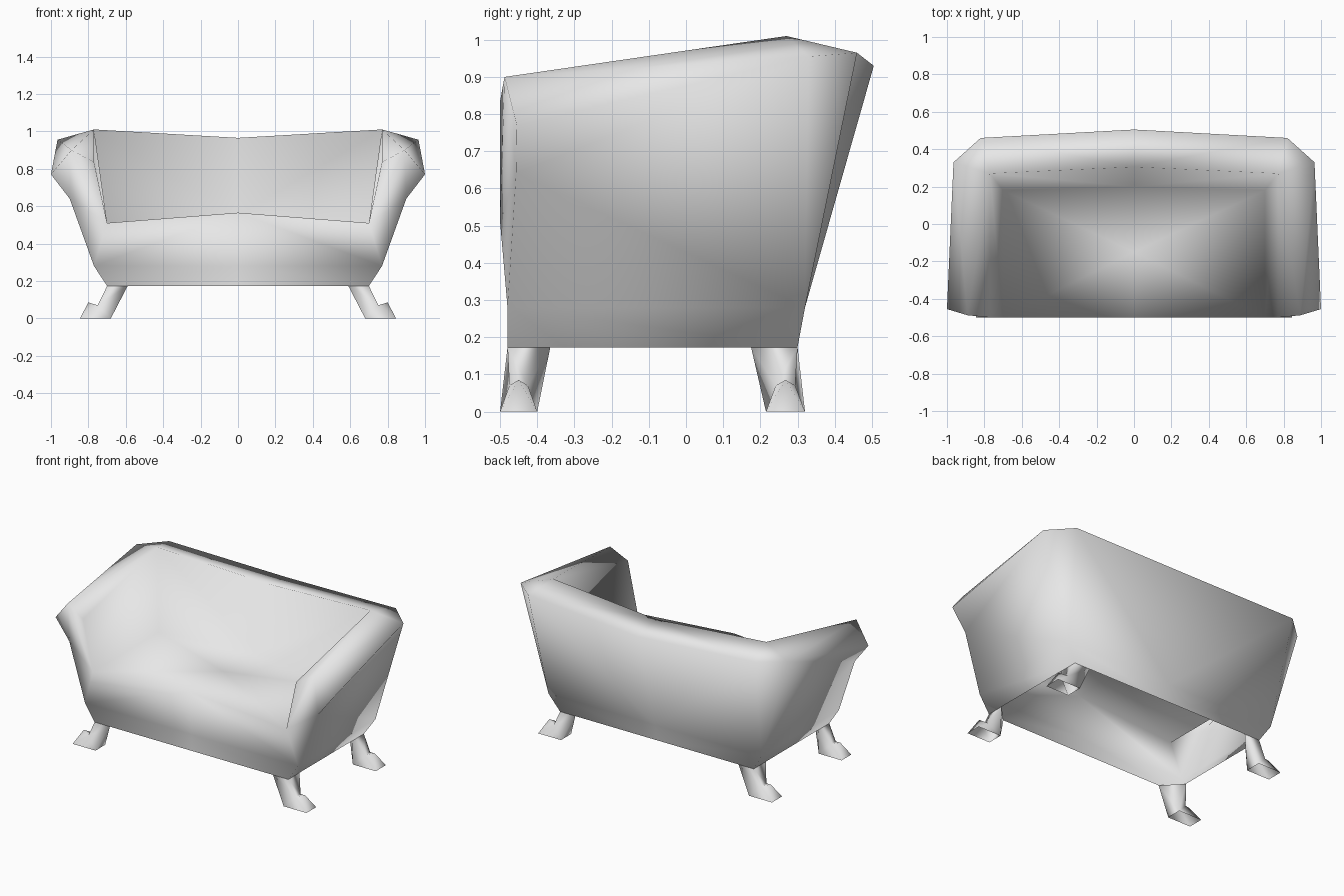
import bpy
import bmesh
from mathutils import Vector

cube = bpy.data.objects.get("Cube")
if cube:
    bpy.data.objects.remove(cube, do_unlink=True)

upholstery = bpy.data.materials.new("plain_grey")
upholstery.use_nodes = True
GREY = (0.8, 0.8, 0.8, 1.0)
upholstery.diffuse_color = GREY
upholstery.node_tree.nodes["Principled BSDF"].inputs["Base Color"].default_value = GREY


def build_half(name, points, faces, facing):
    """Make a smooth half from named corners and mirror it across x.
    The first face listed must look along the facing direction."""
    bm = bmesh.new()
    verts = {key: bm.verts.new(co) for key, co in points.items()}
    made = [bm.faces.new([verts[key] for key in face.split()]) for face in faces]
    bmesh.ops.recalc_face_normals(bm, faces=bm.faces)
    bm.normal_update()
    if made[0].normal.dot(Vector(facing)) < 0:
        bmesh.ops.reverse_faces(bm, faces=bm.faces)
    for face in bm.faces:
        face.smooth = True
    mesh = bpy.data.meshes.new(name)
    bm.to_mesh(mesh)
    bm.free()
    mesh.materials.append(upholstery)
    obj = bpy.data.objects.new(name, mesh)
    bpy.context.collection.objects.link(obj)
    mirror = obj.modifiers.new("mirror", "MIRROR")
    mirror.use_clip = True
    return obj


# Sofa shell: seat, backrest, rolled arms and skirt, open underneath
shell_points = {
    # seat
    "seat_center": (0, -0.15, 0.565),
    "seat_front_mid": (0, -0.5, 0.565),
    "seat_front": (0.7, -0.5, 0.51),
    "seat_back": (0.7, 0.18, 0.51),
    "seat_back_mid": (0, 0.2, 0.55),
    # rim of the backrest
    "rest_top": (0.77, 0.27, 1.01),
    "rest_top_mid": (0, 0.305, 0.965),
    "rim_back": (0.82, 0.46, 0.965),
    "rim_back_mid": (0, 0.505, 0.93),
    "rim_side": (0.965, 0.33, 0.955),
    # front end of the arm
    "arm_inner": (0.77, -0.5, 0.835),
    "arm_top": (0.89, -0.488, 0.9),
    "arm_outer": (1.0, -0.455, 0.77),
    "arm_neck": (0.9, -0.457, 0.64),
    # waist and bottom edge
    "waist_front": (0.77, -0.48, 0.28),
    "waist_front_mid": (0, -0.48, 0.28),
    "waist_back": (0.77, 0.32, 0.28),
    "waist_back_mid": (0, 0.32, 0.28),
    "hem_front": (0.7, -0.48, 0.173),
    "hem_front_mid": (0, -0.48, 0.173),
    "hem_back": (0.7, 0.3, 0.173),
    "hem_back_mid": (0, 0.3, 0.173),
}
shell_faces = [
    # seat
    "seat_center seat_front_mid seat_front",
    "seat_center seat_front seat_back",
    "seat_center seat_back seat_back_mid",
    # backrest and rim
    "seat_back_mid seat_back rest_top rest_top_mid",
    "rest_top_mid rest_top rim_back rim_back_mid",
    "rest_top rim_side rim_back",
    # arm inside, top and front
    "seat_front arm_inner rest_top",
    "seat_front rest_top seat_back",
    "arm_inner arm_top rest_top",
    "arm_top rim_side rest_top",
    "arm_top arm_outer rim_side",
    "arm_inner seat_front arm_top",
    "arm_top seat_front arm_neck",
    "arm_top arm_neck arm_outer",
    "seat_front waist_front arm_neck",
    # arm outside
    "arm_outer arm_neck rim_side",
    "arm_neck waist_back rim_side",
    "arm_neck waist_front waist_back",
    # back and front panels
    "rim_side waist_back rim_back",
    "rim_back waist_back waist_back_mid rim_back_mid",
    "seat_front_mid waist_front_mid waist_front seat_front",
    # skirt
    "waist_front_mid hem_front_mid hem_front waist_front",
    "waist_front hem_front hem_back waist_back",
    "waist_back hem_back hem_back_mid waist_back_mid",
]
build_half("sofa_body", shell_points, shell_faces, (0, 0, 1))


# Splayed legs with a pointed foot
leg_faces = [
    "toe_a toe_b peak",
    "ankle_a toe_a peak",
    "ankle_b peak toe_b",
    "ankle_a peak ankle_b",
    "heel_a toe_a ankle_a",
    "heel_b ankle_b toe_b",
    "inner_a heel_a ankle_a corner",
    "inner_b ankle_b heel_b",
    "corner ankle_b inner_b",
    "corner ankle_a ankle_b",
    "inner_a inner_b heel_b heel_a",
]


def leg(name, corner_y, inner_y, outer_foot_y, inner_foot_y):
    middle = (outer_foot_y + inner_foot_y) / 2
    spread = (inner_foot_y - outer_foot_y) / 4
    points = {
        "corner": (0.7, corner_y, 0.173),
        "inner_a": (0.59, corner_y, 0.173),
        "inner_b": (0.7, inner_y, 0.173),
        "heel_a": (0.68, outer_foot_y, 0),
        "heel_b": (0.68, inner_foot_y, 0),
        "ankle_a": (0.75, middle - spread, 0.07),
        "ankle_b": (0.75, middle + spread, 0.07),
        "peak": (0.8, middle, 0.085),
        "toe_a": (0.845, outer_foot_y, 0),
        "toe_b": (0.845, inner_foot_y, 0),
    }
    build_half(name, points, leg_faces, (1, 0, 0))


leg("front_legs", -0.48, -0.365, -0.5, -0.4)
leg("back_legs", 0.3, 0.175, 0.32, 0.215)
